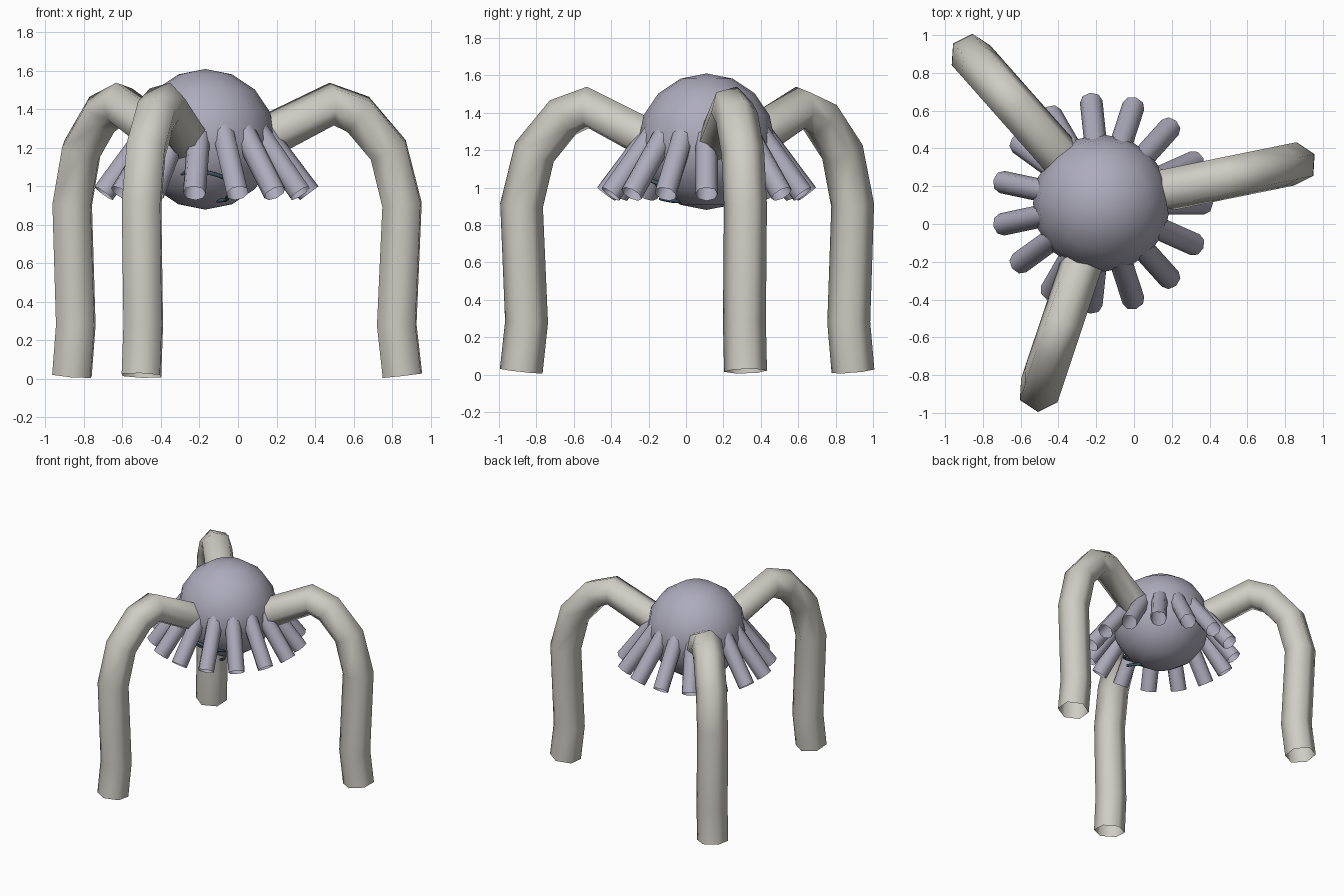
import bpy, bmesh
from math import sin, cos, tau, radians
from mathutils import Vector

cube = bpy.data.objects.get("Cube")
if cube:
    bpy.data.objects.remove(cube, do_unlink=True)


def make_material(name, colour):
    mat = bpy.data.materials.new(name)
    mat.use_nodes = True
    mat.diffuse_color = (*colour, 1)
    mat.node_tree.nodes["Principled BSDF"].inputs["Base Color"].default_value = (*colour, 1)
    return mat


BEIGE = make_material("warm_beige", (0.62, 0.61, 0.55))
LILAC = make_material("lilac_grey", (0.42, 0.41, 0.50))
STEEL = make_material("dark_steel_blue", (0.06, 0.10, 0.14))
CENTRE = Vector((-0.17, 0.11, 1.245))


def finish(name, bm, mat):
    mesh = bpy.data.meshes.new(name)
    bmesh.ops.recalc_face_normals(bm, faces=bm.faces)
    for face in bm.faces:
        face.smooth = True
    bm.to_mesh(mesh)
    bm.free()
    mesh.materials.append(mat)
    obj = bpy.data.objects.new(name, mesh)
    bpy.context.collection.objects.link(obj)
    return obj


def sweep(name, path, radius, sides, side_dir, mat, phase=0.0):
    """Open-ended tube of constant radius along a path."""
    bm = bmesh.new()
    rings = []
    for i, p in enumerate(path):
        before = (p - path[i - 1]).normalized() if i else Vector()
        after = (path[i + 1] - p).normalized() if i < len(path) - 1 else Vector()
        t = (before + after).normalized()
        u = (side_dir - t * side_dir.dot(t)).normalized()
        v = t.cross(u)
        angles = [phase + tau * k / sides for k in range(sides)]
        rings.append([bm.verts.new(p + (u * cos(a) + v * sin(a)) * radius) for a in angles])
    for a, b in zip(rings, rings[1:]):
        for k in range(sides):
            n = (k + 1) % sides
            bm.faces.new((a[k], a[n], b[n], b[k]))
    return finish(name, bm, mat)


def radial_path(profile, angle):
    """Turn (distance from the body axis, height) pairs into points."""
    return [Vector((CENTRE.x + r * cos(angle), CENTRE.y + r * sin(angle), z))
            for r, z in profile]


def tangent(angle):
    return Vector((-sin(angle), cos(angle), 0))


# Round body
bm = bmesh.new()
bmesh.ops.create_uvsphere(bm, u_segments=16, v_segments=8, radius=0.365)
body = finish("body", bm, LILAC)
body.location = CENTRE

# Three bent legs
LEG = [(0.25, 1.22), (0.67, 1.428), (0.81, 1.375), (0.97, 1.19),
       (1.043, 0.905), (1.015, 0.28), (1.045, 0.018)]
for i in range(3):
    a = radians(11.5 + 120 * i)
    sweep(f"leg_{i + 1}", radial_path(LEG, a), 0.115, 6, tangent(a), BEIGE, radians(15))

# Skirt of short hollow tubes
TUBE = [(0.27, 1.325), (0.54, 0.965)]
for i in range(15):
    a = tau * i / 15
    sweep(f"skirt_tube_{i + 1}", radial_path(TUBE, a), 0.06, 8, tangent(a), LILAC)

# Wire coil tucked under the front of the body
axis = Vector((0.25, 0.35, 0.9)).normalized()
right = Vector((1, 0, 0))
right = (right - axis * right.dot(axis)).normalized()
back = axis.cross(right)
start = Vector((-0.185, -0.13, 0.975))
turns, steps = 3, 24
coil = []
for i in range(turns * steps + 1):
    a = tau * i / steps
    coil.append(start + axis * (0.075 * i / steps) + (right * cos(a) + back * sin(a)) * 0.135)
sweep("coil", coil, 0.011, 6, axis, STEEL)
